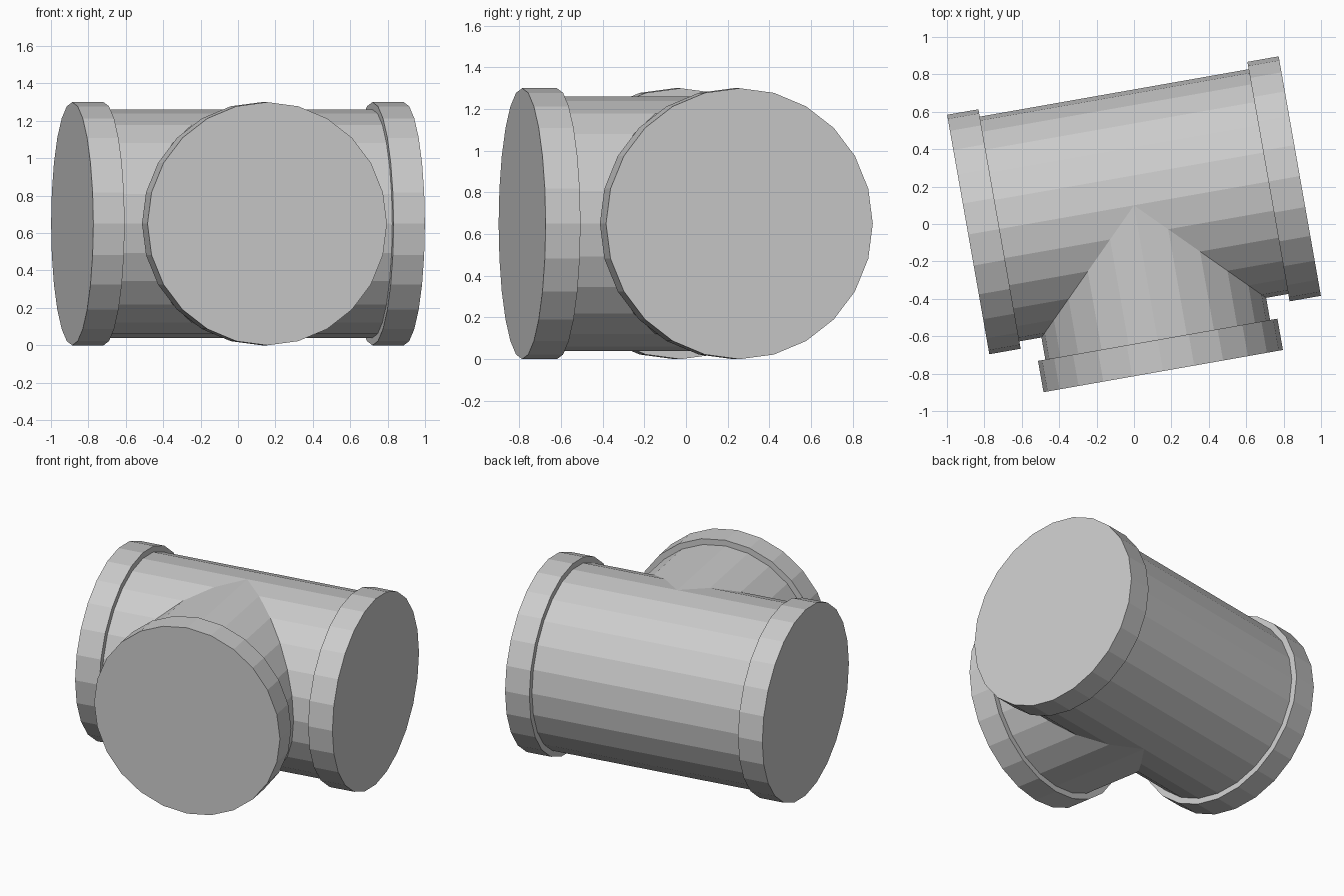
import bpy, bmesh, math
from mathutils import Matrix, Vector

if "Cube" in bpy.data.objects:
    bpy.data.objects.remove(bpy.data.objects["Cube"])

SIDES = 24
PIPE_R, COLLAR_R = 0.61, 0.65
COLLAR_START, ARM_LEN = 0.73, 0.90

bm = bmesh.new()


def ring(axis, side, radius, distance):
    """Ring of vertices around an arm; distance may depend on the sideways offset."""
    verts = []
    for i in range(SIDES):
        a = 2 * math.pi * i / SIDES
        s, z = radius * math.cos(a), radius * math.sin(a)
        verts.append(bm.verts.new(axis * distance(s) + side * s + Vector((0, 0, z))))
    return verts


def arm(axis, side, mitre):
    """Pipe arm from its mitred joint out to a capped collar."""
    rings = [ring(axis, side, PIPE_R, mitre),
             ring(axis, side, PIPE_R, lambda s: COLLAR_START),
             ring(axis, side, COLLAR_R, lambda s: COLLAR_START),
             ring(axis, side, COLLAR_R, lambda s: ARM_LEN)]
    for r0, r1 in zip(rings, rings[1:]):
        for i in range(SIDES):
            j = (i + 1) % SIDES
            bm.faces.new((r0[i], r0[j], r1[j], r1[i]))
    bm.faces.new(rings[-1])


X, FRONT = Vector((1, 0, 0)), Vector((0, -1, 0))

# straight run: two opposite arms, mitred only on the branch side
for direction in (-1, 1):
    arm(X * direction, FRONT, lambda s: max(0.0, s))
# side branch
arm(FRONT, X, abs)

# weld the joints and remove the seam across the back of the run
bmesh.ops.remove_doubles(bm, verts=bm.verts, dist=1e-4)
bmesh.ops.dissolve_limit(bm, angle_limit=math.radians(1), verts=bm.verts, edges=bm.edges)
bmesh.ops.recalc_face_normals(bm, faces=bm.faces)
bm.transform(Matrix.Translation((0, 0.10, COLLAR_R)) @ Matrix.Rotation(math.radians(10), 4, 'Z'))

mesh = bpy.data.meshes.new("pipe_tee")
bm.to_mesh(mesh)
bm.free()
bpy.context.collection.objects.link(bpy.data.objects.new("pipe_tee", mesh))
